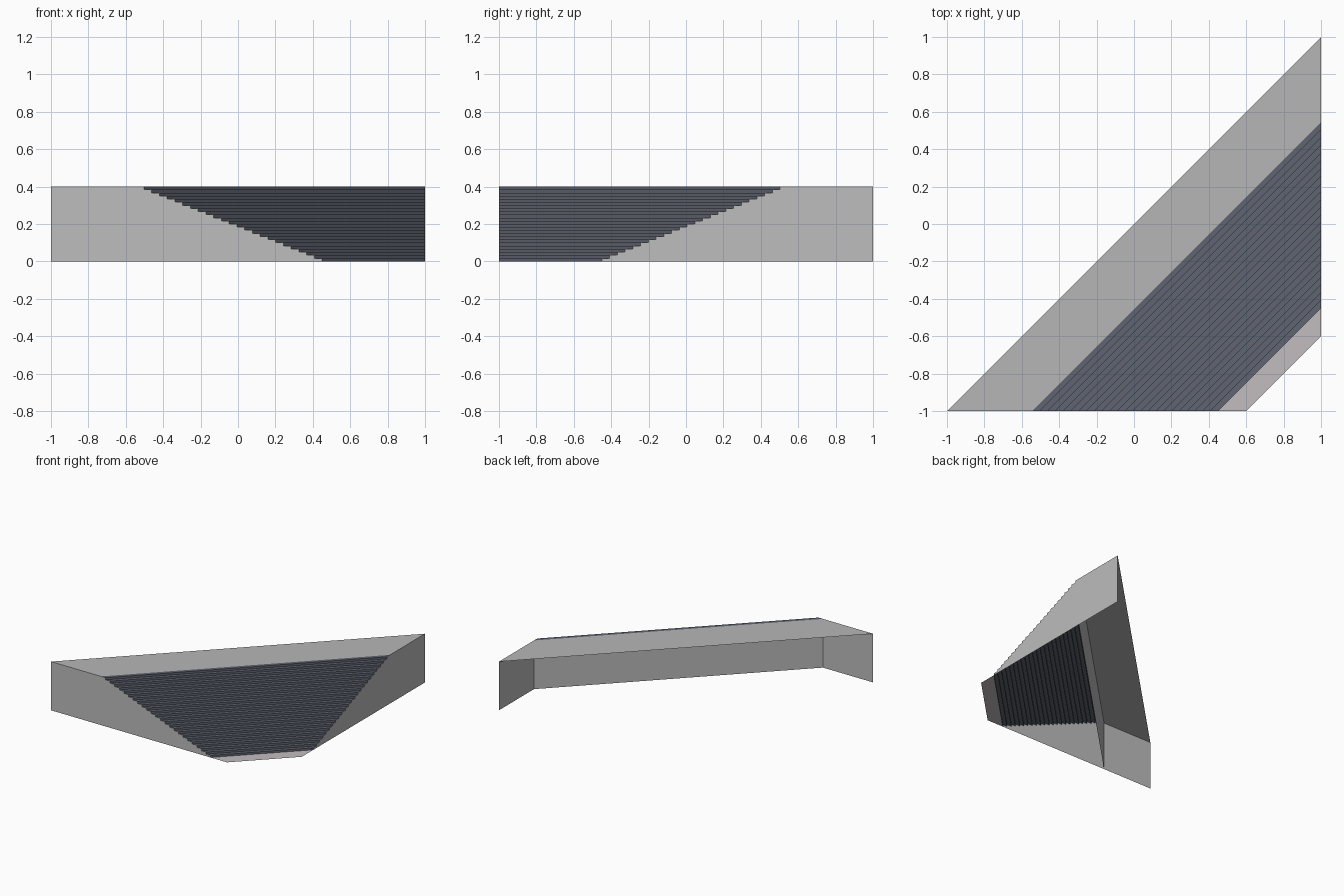
import bpy

if "Cube" in bpy.data.objects:
    bpy.data.objects.remove(bpy.data.objects["Cube"])

H = 0.4              # total rise
STEPS = 24
D0, D1, D2 = 0.455, 1.45, 1.6   # distances (x - y): landing edge, foot of stairs, front edge


def material(name, rgb):
    m = bpy.data.materials.new(name)
    m.diffuse_color = (*rgb, 1)
    m.use_nodes = True
    m.node_tree.nodes["Principled BSDF"].inputs["Base Color"].default_value = m.diffuse_color
    return m


landing_grey = material("landing grey", (0.47, 0.47, 0.47))
wall_grey = material("wall grey", (0.51, 0.51, 0.51))
foot_grey = material("pale foot grey", (0.54, 0.51, 0.53))
step_slate = material("step slate", (0.118, 0.128, 0.165))


def left(d, z):
    """Point on the front boundary y = -1 at diagonal distance d."""
    return (d - 1, -1, z)


def right(d, z):
    """Point on the side boundary x = 1 at diagonal distance d."""
    return (1, 1 - d, z)


def sheet(name, quads, mat):
    verts = [v for q in quads for v in q]
    faces, n = [], 0
    for q in quads:
        faces.append(tuple(range(n, n + len(q))))
        n += len(q)
    me = bpy.data.meshes.new(name)
    me.from_pydata(verts, [], faces)
    me.materials.append(mat)
    ob = bpy.data.objects.new(name, me)
    bpy.context.collection.objects.link(ob)
    return ob


def strip(da, za, db, zb):
    """Quad running across the corner between two profile points."""
    return [left(da, za), left(db, zb), right(db, zb), right(da, za)]


# Upper landing and foot plate
sheet("upper_landing", [strip(0, H, D0, H)], landing_grey)
sheet("foot_plate", [strip(D1, 0, D2, 0)], foot_grey)

# Stair treads and risers, with the end wall columns below each tread
run, rise = (D1 - D0) / STEPS, H / STEPS
stairs, columns = [], {left: [], right: []}
spans = [(0, D0, H)]
for i in range(STEPS):
    a, b, z = D0 + i * run, D0 + (i + 1) * run, H - i * rise
    stairs += [strip(a, z, b, z), strip(b, z, b, z - rise)]
    spans.append((a, b, z))
sheet("stairs", stairs, step_slate)

# End walls, following the stepped profile
for a, b, z in spans:
    columns[left].append([left(a, 0), left(b, 0), left(b, z), left(a, z)])
    columns[right].append([right(b, 0), right(a, 0), right(a, z), right(b, z)])
sheet("front_end_wall", columns[left], wall_grey)
sheet("side_end_wall", columns[right], wall_grey)

# Vertical wall under the landing edge, facing the open back
sheet("inner_back_wall", [strip(D0, 0, D0, H)], wall_grey)
